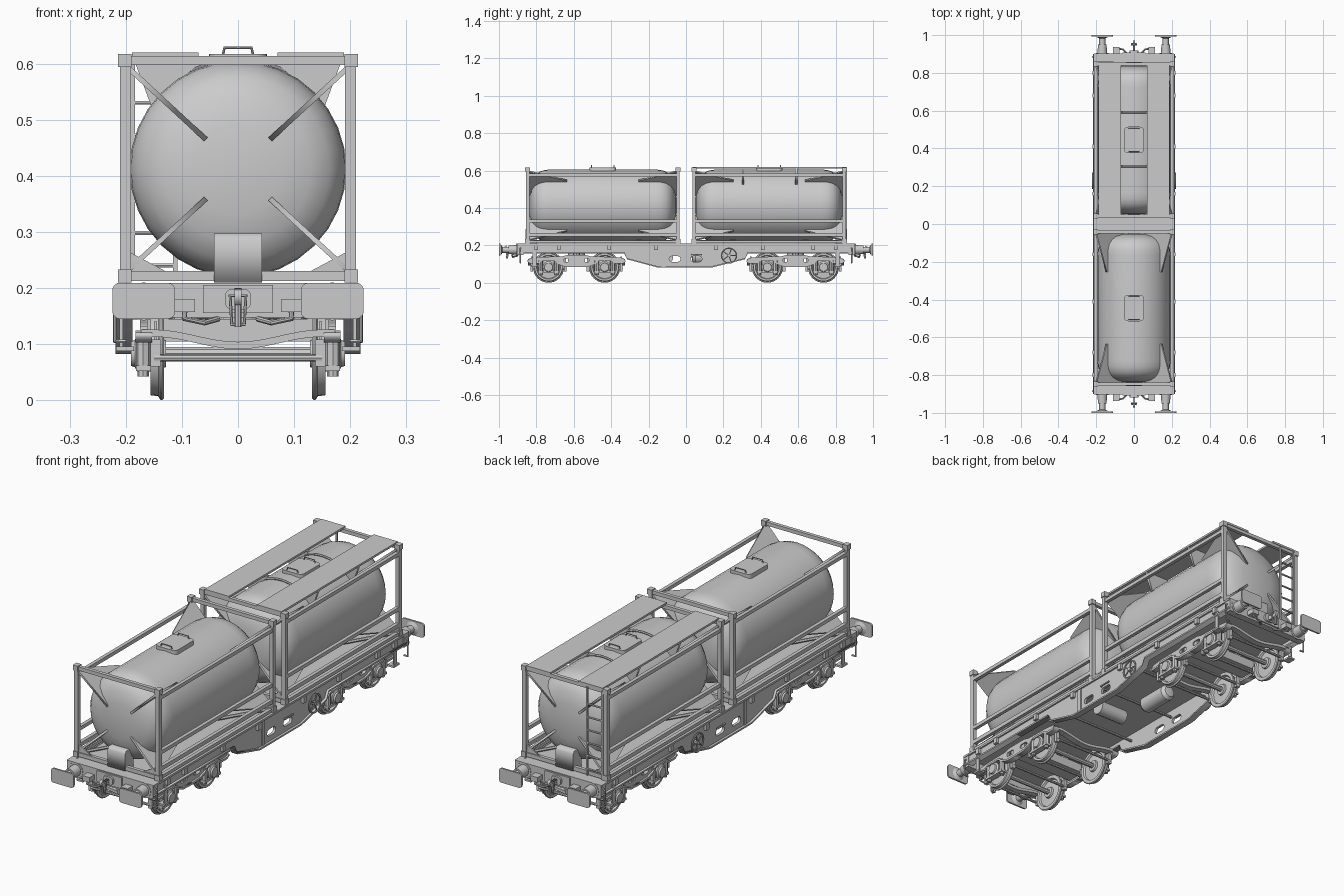
import bpy, bmesh, math
from mathutils import Matrix, Vector

if "Cube" in bpy.data.objects:
    bpy.data.objects.remove(bpy.data.objects["Cube"])

YZ = Matrix(((0, 0, 1), (1, 0, 0), (0, 1, 0)))    # profile in y,z, thickness along x
XZ = Matrix(((1, 0, 0), (0, 0, -1), (0, 1, 0)))   # profile in x,z, thickness along y
XY = Matrix.Identity(3)
SIDES = (-1, 1)

def add(name, me, smooth=False):
    if smooth:
        me.shade_smooth()
        me.set_sharp_from_angle(angle=math.radians(35))
    ob = bpy.data.objects.new(name, me)
    bpy.context.collection.objects.link(ob)
    return ob

def box(name, x, y, z):
    """Box from three (low, high) ranges."""
    bm = bmesh.new()
    bmesh.ops.create_cube(bm, size=1)
    for v in bm.verts:
        v.co = [sum(r) / 2 + c * abs(r[1] - r[0]) for r, c in zip((x, y, z), v.co)]
    me = bpy.data.meshes.new(name)
    bm.to_mesh(me)
    bm.free()
    return add(name, me)

def from_curve(name, cu, loops, cyclic, m=None, smooth=False):
    for pts in loops:
        s = cu.splines.new('POLY')
        s.points.add(len(pts) - 1)
        for p, c in zip(s.points, pts):
            p.co = (*c, *([0] * (3 - len(c))), 1)
        s.use_cyclic_u = cyclic
    tmp = bpy.data.objects.new("tmp", cu)
    bpy.context.collection.objects.link(tmp)
    dg = bpy.context.evaluated_depsgraph_get()
    me = bpy.data.meshes.new_from_object(tmp.evaluated_get(dg))
    bpy.data.objects.remove(tmp)
    if m:
        me.transform(m)
    return add(name, me, smooth)

def prism(name, loops, thick, plane, at=(0, 0, 0)):
    """Flat outline (with optional hole loops) given a thickness."""
    cu = bpy.data.curves.new(name, 'CURVE')
    cu.dimensions, cu.fill_mode, cu.extrude = '2D', 'BOTH', thick / 2
    return from_curve(name, cu, loops, True, Matrix.Translation(at) @ plane.to_4x4())

def rod(name, pts, r, res=2, cyclic=False):
    """Round bar along a path."""
    cu = bpy.data.curves.new(name, 'CURVE')
    cu.dimensions, cu.bevel_depth, cu.bevel_resolution, cu.use_fill_caps = '3D', r, res, True
    return from_curve(name, cu, [pts], cyclic, None, True)

def lathe(name, prof, at, axis, n=32):
    """Revolve (radius, height) points round the x or y axis."""
    bm = bmesh.new()
    rings = []
    for r, h in prof:
        ring = []
        for i in range(n):
            a = 2 * math.pi * i / n
            u, w = r * math.cos(a), r * math.sin(a)
            ring.append(bm.verts.new((h, u, w) if axis == 'x' else (u, h, w)))
        rings.append(ring)
    for a, b in zip(rings, rings[1:]):
        for i in range(n):
            bm.faces.new((a[i], a[(i + 1) % n], b[(i + 1) % n], b[i]))
    bmesh.ops.remove_doubles(bm, verts=bm.verts, dist=1e-5)
    bmesh.ops.recalc_face_normals(bm, faces=bm.faces)
    me = bpy.data.meshes.new(name)
    bm.to_mesh(me)
    bm.free()
    me.transform(Matrix.Translation(at))
    return add(name, me, True)

def rr(cx, cy, w, h, r):
    """Rounded rectangle outline."""
    out = []
    for k, (sx, sy) in enumerate(((1, 1), (-1, 1), (-1, -1), (1, -1))):
        for j in range(5):
            a = math.radians(90 * k + 22.5 * j)
            out.append((cx + sx * (w / 2 - r) + r * math.cos(a), cy + sy * (h / 2 - r) + r * math.sin(a)))
    return out

# ---- tank containers (front = -1, back = 1) ----
dome = [(0, .395), (.08, .391), (.13, .38), (.163, .362), (.182, .338), (.191, .31), (.193, .28)]
for c in SIDES:
    cy = c * .445
    lathe("tank", dome + [(r, -h) for r, h in reversed(dome)], (0, cy, .412), 'y')
    # hatch with handle
    prism("hatch_lid", [rr(0, cy, .104, .14, .02)], .02, XY, (0, 0, .607))
    for y in (cy - .06, cy + .06):
        rod("hatch_handle", [(-.027, y, .615), (-.024, y, .628), (.024, y, .628), (.027, y, .615)], .0025)
    for e in SIDES:                                  # end frames
        y = cy + e * .402
        yr = (y - .011, y + .011)
        box("top_end_beam", (-.2, .2), (y - .008, y + .008), (.597, .613))
        box("bottom_end_beam", (-.2, .2), (y - .008, y + .008), (.212, .23))
        for s in SIDES:
            box("corner_post", (s * .191, s * .21), (y - .009, y + .009), (.22, .6))
            for z in ((.21, .233), (.594, .617)):
                box("corner_casting", (s * .19, s * .214), (y - .013, y + .013), z)
            for v in SIDES:                          # triangular fins joining frame to tank
                d = Vector((s * .735, 0, v * .678))
                n = d.cross(Vector((0, 1, 0)))
                m = Matrix((d, (0, 1, 0), n)).transposed()
                prism("tank_fin", [[(.275, e * .402), (.262, e * .408), (.078, e * .394), (.17, e * .345),
                                    (.19, e * .19), (.199, e * .19)]], .009, m, (0, cy, .412))
            prism("bottom_gusset", [[(s * .195, .225), (s * .12, .225), (s * .195, .265)]], .006, XZ, (0, y, 0))
    for s in SIDES:
        for z in ((.567, .583), (.322, .338), (.248, .266), (.212, .226)):
            box("side_rail", (s * .192, s * .208), (cy - .4, cy + .4), z)
        for e in SIDES:                              # base diagonals
            rod("base_diagonal", [(s * .195, cy + e * .39, .222), (s * .07, cy + e * .18, .222)], .007, 1)
    # outlet box at outer end
    prism("outlet_box", [[(c * .858, .21), (c * .858, .285), (c * .85, .297), (c * .8, .297), (c * .8, .21)]],
          .086, YZ)

# ---- walkways and ladder on the back container ----
for s in SIDES:
    box("walkway", (s * .07, s * .189), (.035, .858), (.611, .62))
    for y in (.305, .59):
        prism("walkway_bracket", [[(s * .06, .611), (s * .187, .611), (s * .155, .525), (s * .12, .55)]],
              .012, XZ, (0, y, 0))
for y in (.305, .59):
    arc = [(.197 * math.sin(a * .1), y, .412 + .197 * math.cos(a * .1)) for a in range(-9, 10)]
    rod("tank_band", arc, .005, 1)
for x in (-.188, -.112):
    box("ladder_rail", (x - .004, x + .004), (.853, .861), (.212, .605))
for i in range(6):
    rod("ladder_rung", [(-.188, .857, .24 + i * .058), (-.112, .857, .24 + i * .058)], .004, 1)

# ---- wagon underframe ----
box("deck", (-.2, .2), (-.9, .9), (.183, .207))
belly = [(-.9, .207), (-.9, .157), (-.33, .157), (-.315, .125), (-.155, .082), (.14, .082),
         (.315, .125), (.33, .157), (.9, .157), (.9, .207)]
for s in SIDES:
    prism("side_sill", [belly, rr(-.06, .127, .06, .03, .014), rr(.055, .127, .06, .03, .014)],
          .012, YZ, (s * .201, 0, 0))
    flange = belly[1:-1] + [(y, z + .007) for y, z in reversed(belly[1:-1])]
    prism("sill_flange", [flange], .03, YZ, (s * .203, 0, 0))
    box("sill_top_flange", (s * .19, s * .215), (-.9, .9), (.2, .209))
    box("sill_plate", (s * .205, s * .211), (-.13, -.11), (.09, .2))
    for y in (-.8, -.68, -.41, -.16, .16, .41, .68, .8):
        box("container_latch", (s * .207, s * .22), (y - .01, y + .01), (.175, .203))
    # handwheel
    ring = [(s * .219, .23 + .04 * math.cos(a * math.pi / 10), .145 + .04 * math.sin(a * math.pi / 10)) for a in range(20)]
    rod("handwheel_rim", ring, .004, 1, True)
    rod("handwheel_hub", [(s * .2, .23, .145), (s * .223, .23, .145)], .009)
    for i in range(0, 20, 4):
        rod("handwheel_spoke", [(s * .219, .23, .145), ring[i]], .003, 1)
    rod("brake_lever", [(s * .2, .03, .15), (s * .214, .03, .15), (s * .214, .085, .15)], .004, 1)
rod("cross_reservoir", [(-.02, -.1, .137), (.12, -.1, .137)], .032, 5)
lathe("air_reservoir", [(0, -.09), (.025, -.085), (.036, -.07), (.036, .07), (.025, .085), (0, .09)],
      (-.03, .12, .137), 'y', 20)
for y in (-.25, .25, .02):
    rod("cross_pipe", [(-.195, y, .15), (.195, y, .15)], .006)

# ---- end beams, buffers and couplers ----
for e in SIDES:
    box("headstock", (-.212, .212), (e * .87, e * .903), (.147, .209))
    box("coupler_plate", (-.062, .062), (e * .9, e * .909), (.155, .205))
    prism("coupler_surround", [rr(0, .18, .046, .036, .012)], .012, XZ, (0, e * .913, 0))
    prism("draw_hook", [[(e * .9, .17), (e * .94, .165), (e * .965, .17), (e * .972, .19), (e * .96, .2),
                         (e * .955, .183), (e * .9, .19)]], .013, YZ)
    rod("coupling_link", [(-.014, e * .948, .186), (-.011, e * .955, .135), (.011, e * .955, .135), (.014, e * .948, .186)],
        .004, 1, True)
    rod("coupling_screw", [(0, e * .957, .185), (0, e * .957, .13)], .006)
    for s in SIDES:
        x = s * .168
        prism("buffer_head", [rr(x, .177, .112, .064, .013)], .008, XZ, (0, e * .996, 0))
        lathe("buffer_shaft", [(0, .99 * e), (.03, .99 * e), (.016, .982 * e), (.016, .95 * e), (.023, .95 * e),
                               (.025, .905 * e), (.034, .905 * e), (.034, .9 * e), (0, .9 * e)], (x, 0, .176), 'y', 16)
        box("end_fitting", (s * .077, s * .112), (e * .9, e * .938), (.157, .18))
        rod("brake_hose", [(s * .095, e * .92, .16), (s * .095, e * .93, .145), (s * .06, e * .925, .138), (s * .035, e * .9, .145)], .005)
        rod("shunter_handle", [(s * .205, e * .885, .19), (s * .219, e * .885, .18), (s * .219, e * .885, .105),
                               (s * .2, e * .885, .105)], .004, 1)
        box("step", (s * .185, s * .217), (e * .79, e * .83), (.088, .096))
        box("step_hanger", (s * .205, s * .211), (e * .8, e * .82), (.09, .18))

# ---- bogies ----
half = [(0, .148), (.05, .148), (.08, .14), (.2, .138), (.25, .132), (.262, .115), (.25, .106), (.205, .106),
        (.19, .118), (.115, .118), (.095, .1), (.06, .088), (0, .086)]
frame = half + [(-y, z) for y, z in reversed(half[1:-1])]
for b in SIDES:
    cy = b * .585
    box("bolster", (-.17, .17), (cy - .045, cy + .045), (.105, .145))
    rod("pivot", [(0, cy, .14), (0, cy, .19)], .045, 4)
    for s in SIDES:
        prism("bogie_side_frame", [frame, rr(-.045, .12, .045, .02, .009), rr(.045, .12, .045, .02, .009)],
              .014, YZ, (s * .168, cy, 0))
        prism("frame_lip", [[(y, z + .006) for y, z in half[5:]] + [(y, z - .003) for y, z in reversed(half[5:])]],
              .03, YZ, (s * .168, cy, 0))
        prism("frame_lip", [[(-y, z + .006) for y, z in half[5:]] + [(-y, z - .003) for y, z in reversed(half[5:])]],
              .03, YZ, (s * .168, cy, 0))
        rod("side_bearer", [(s * .1, cy, .14), (s * .1, cy, .185)], .018)
    for e in SIDES:
        # sagging end beam of the bogie
        top = [(.172 * i / 8, .104 + .022 * (1 - math.cos(math.pi * min(1, abs(i) / 7))) / 2) for i in range(-8, 9)]
        prism("bogie_end_beam", [top + [(x, z - .013) for x, z in reversed(top)]], .03, XZ, (0, cy + e * .245, 0))
        wy = cy + e * .15
        rod("axle", [(-.18, wy, .083), (.18, wy, .083)], .012, 3)
        for s in SIDES:
            lathe("wheel", [(r, s * x) for r, x in ((0, .128), (.024, .128), (.026, .137), (.062, .14), (.066, .132),
                            (.08, .132), (.083, .135), (.082, .139), (.076, .142), (.074, .156), (.064, .156),
                            (.06, .147), (.026, .15), (.022, .158), (0, .158))], (0, wy, .083), 'x', 32)
            lathe("axle_box", [(r, s * x) for r, x in ((0, .155), (.032, .155), (.032, .18), (.024, .184),
                               (.022, .191), (0, .191))], (0, wy, .083), 'x', 16)
            box("axle_box_wing", (s * .156, s * .182), (wy - .056, wy + .056), (.052, .062))
            for d in SIDES:
                rod("spring", [(s * .169, wy + d * .043, .06), (s * .169, wy + d * .043, .118)], .013)
                rod("spring_foot", [(s * .169, wy + d * .043, .042), (s * .169, wy + d * .043, .055)], .01)
                # brake shoes
                ky = wy + d * .089
                box("brake_shoe", (s * .138, s * .156), (ky - .007, ky + .007), (.06, .108))
                box("brake_hanger", (s * .144, s * .15), (ky - .004, ky + .004), (.1, .14))
        for d in SIDES:
            rod("brake_beam", [(-.15, wy + d * .092, .075), (.15, wy + d * .092, .075)], .006)
